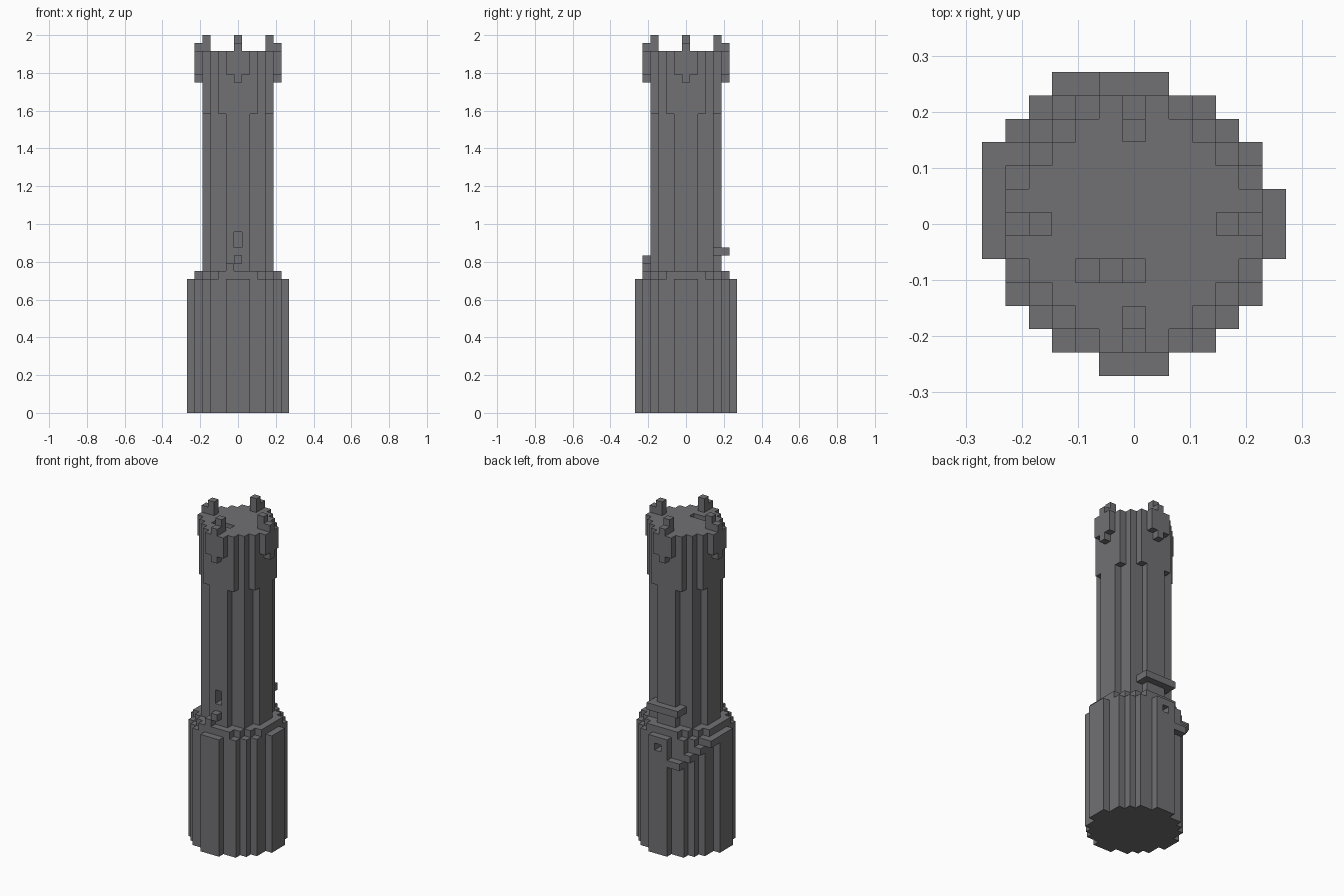
import bpy
import bmesh
from mathutils import Matrix, Vector

U = 2 / 48  # size of one block

if "Cube" in bpy.data.objects:
    bpy.data.objects.remove(bpy.data.objects["Cube"], do_unlink=True)

stone = bpy.data.materials.new("grey_stone")
stone.use_nodes = True
colour = (0.165, 0.16, 0.17, 1)
stone.diffuse_color = colour
stone.node_tree.nodes["Principled BSDF"].inputs["Base Color"].default_value = colour


def make_object(name, bm):
    bmesh.ops.recalc_face_normals(bm, faces=bm.faces)
    bmesh.ops.scale(bm, vec=(U, U, U), verts=bm.verts)
    mesh = bpy.data.meshes.new(name)
    bm.to_mesh(mesh)
    bm.free()
    mesh.materials.append(stone)
    obj = bpy.data.objects.new(name, mesh)
    bpy.context.collection.objects.link(obj)
    return obj


def stepped_column(name, corners, bottom, top):
    """Extrude a blocky circle; corners are its outer corners in one quarter."""
    quarter = []
    for a, b in zip(corners, corners[1:]):
        quarter += [a, (b[0], a[1])]
    quarter.append(corners[-1])
    bm = bmesh.new()
    outline = []
    for _ in range(4):
        outline += [bm.verts.new((x, y, bottom)) for x, y in quarter]
        quarter = [(-y, x) for x, y in quarter]
    face = bm.faces.new(outline)
    result = bmesh.ops.extrude_face_region(bm, geom=[face])
    verts = [v for v in result["geom"] if isinstance(v, bmesh.types.BMVert)]
    bmesh.ops.translate(bm, vec=(0, 0, top - bottom), verts=verts)
    return make_object(name, bm)


def add_box(bm, xs, ys, zs, turn=0):
    """Box covering whole cells xs and ys (inclusive) between heights zs."""
    low = Vector((xs[0] - 0.5, ys[0] - 0.5, zs[0]))
    high = Vector((xs[1] + 0.5, ys[1] + 0.5, zs[1]))
    matrix = (Matrix.Rotation(turn * 1.5707963, 4, "Z")
              @ Matrix.Translation((low + high) / 2)
              @ Matrix.Diagonal((high - low).to_4d()))
    bmesh.ops.create_cube(bm, size=1, matrix=matrix)


def box(name, xs, ys, zs, turn=0):
    bm = bmesh.new()
    add_box(bm, xs, ys, zs, turn)
    return make_object(name, bm)


def cut(obj, xs, ys, zs):
    cutter = box("cutter", xs, ys, zs)
    cutter.hide_render = True
    mod = obj.modifiers.new("opening", "BOOLEAN")
    mod.operation = "DIFFERENCE"
    mod.solver = "EXACT"
    mod.object = cutter
    bpy.context.view_layer.objects.active = obj
    bpy.ops.object.modifier_apply(modifier=mod.name)
    bpy.data.objects.remove(cutter, do_unlink=True)


# Main body, from the ground up
base = stepped_column("base", [(6.5, 1.5), (5.5, 3.5), (4.5, 4.5), (3.5, 5.5), (1.5, 6.5)], 0, 17)
stepped_column("base_ledge", [(5.5, 2.5), (4.5, 3.5), (3.5, 4.5), (2.5, 5.5)], 17, 18)
shaft = stepped_column("tower_shaft", [(4.5, 1.5), (3.5, 3.5), (1.5, 4.5)], 18, 38)
head = stepped_column("tower_head", [(4.5, 2.5), (3.5, 3.5), (2.5, 4.5)], 38, 46)

# Openings: back window, front doorway, stepped roof hatch
cut(base, (0, 0), (5, 7), (15, 16))
cut(shaft, (0, 0), (-6, -3), (21, 23))
for x in (-2, -1, 0):
    cut(head, (x, x), (-2, -2), (45 + x, 47))

# Corbel, bracket and merlon on each of the four sides
for turn, side in enumerate(("back", "right", "front", "left")):
    box(side + "_corbel", (-1, 1), (5, 5), (43, 46), turn)
    box(side + "_bracket", (0, 0), (5, 5), (42, 47), turn)
    box(side + "_merlon", (0, 0), (4, 4), (46, 48), turn)

# Outer stair winding round the base, then up to the doorway
steps = [((-3, -2), (6, 6), 13), ((-4, -4), (5, 5), 14), ((-5, -5), (4, 4), 15),
         ((-6, -6), (2, 3), 16), ((-1, -1), (-5, -5), 18), ((0, 0), (-5, -5), 19)]
for n, (xs, ys, z) in enumerate(steps, 1):
    box(f"stair_step_{n}", xs, ys, (z, z + 1))

# Balcony slab at the back
box("back_balcony", (-2, 2), (4, 5), (20, 21))
